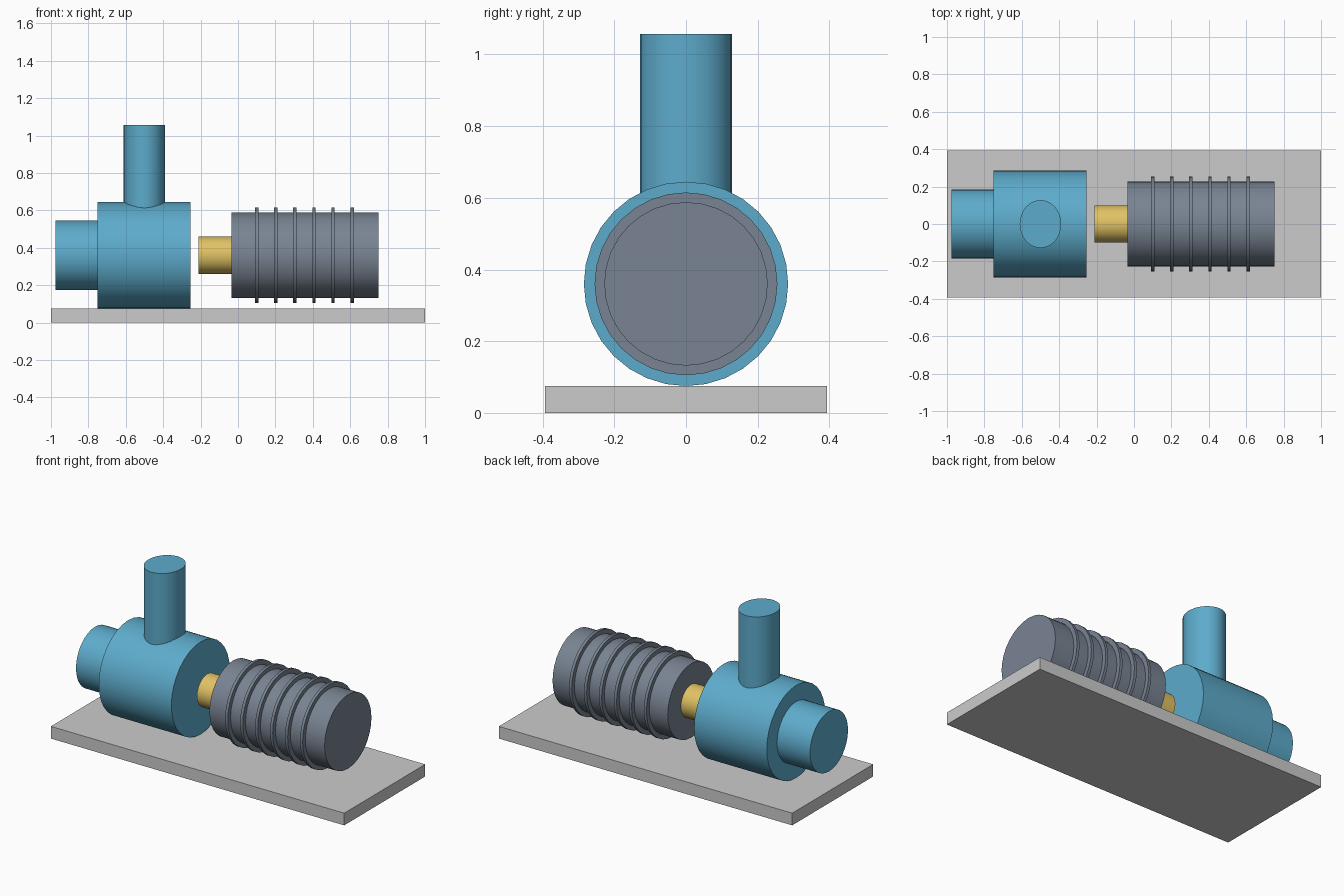
import bpy
from math import pi, radians

if "Cube" in bpy.data.objects:
    bpy.data.objects.remove(bpy.data.objects["Cube"])

AXIS_Z = 0.36


def material(name, rgb):
    m = bpy.data.materials.new(name)
    m.diffuse_color = (*rgb, 1)
    m.use_nodes = True
    m.node_tree.nodes["Principled BSDF"].inputs["Base Color"].default_value = m.diffuse_color
    return m


blue = material("pump_blue", (0.11, 0.41, 0.60))
slate = material("motor_slate", (0.19, 0.23, 0.29))
brass = material("shaft_brass", (0.75, 0.54, 0.13))


def finish(name, mat):
    ob = bpy.context.object
    ob.name = name
    bpy.ops.object.transform_apply(location=False, rotation=True, scale=True)
    bpy.ops.object.shade_smooth_by_angle(angle=radians(35))
    if mat:
        ob.data.materials.append(mat)
    return ob


def x_cylinder(name, x0, x1, radius, mat):
    bpy.ops.mesh.primitive_cylinder_add(
        vertices=32, radius=radius, depth=x1 - x0,
        location=((x0 + x1) / 2, 0, AXIS_Z), rotation=(0, pi / 2, 0))
    return finish(name, mat)


# Base plate
bpy.ops.mesh.primitive_cube_add(size=1, location=(0, 0, 0.0375))
bpy.context.object.scale = (2, 0.788, 0.075)
finish("base_plate", None)

# Pump casing with suction inlet
x_cylinder("pump_casing", -0.75, -0.255, 0.285, blue)
x_cylinder("inlet_pipe", -0.975, -0.75, 0.185, blue)

# Oval discharge pipe rising from the casing
z0, z1 = 0.55, 1.057
bpy.ops.mesh.primitive_cylinder_add(
    vertices=32, radius=1, depth=z1 - z0, location=(-0.5, 0, (z0 + z1) / 2))
bpy.context.object.scale = (0.111, 0.128, 1)
finish("outlet_pipe", blue)

# Coupling shaft
x_cylinder("coupling_shaft", -0.21, -0.035, 0.10, brass)

# Motor body and cooling fins
x_cylinder("motor_body", -0.035, 0.75, 0.228, slate)
for i in range(6):
    x = 0.10 + i * 0.102
    x_cylinder(f"cooling_fin_{i + 1}", x - 0.009, x + 0.009, 0.255, slate)
